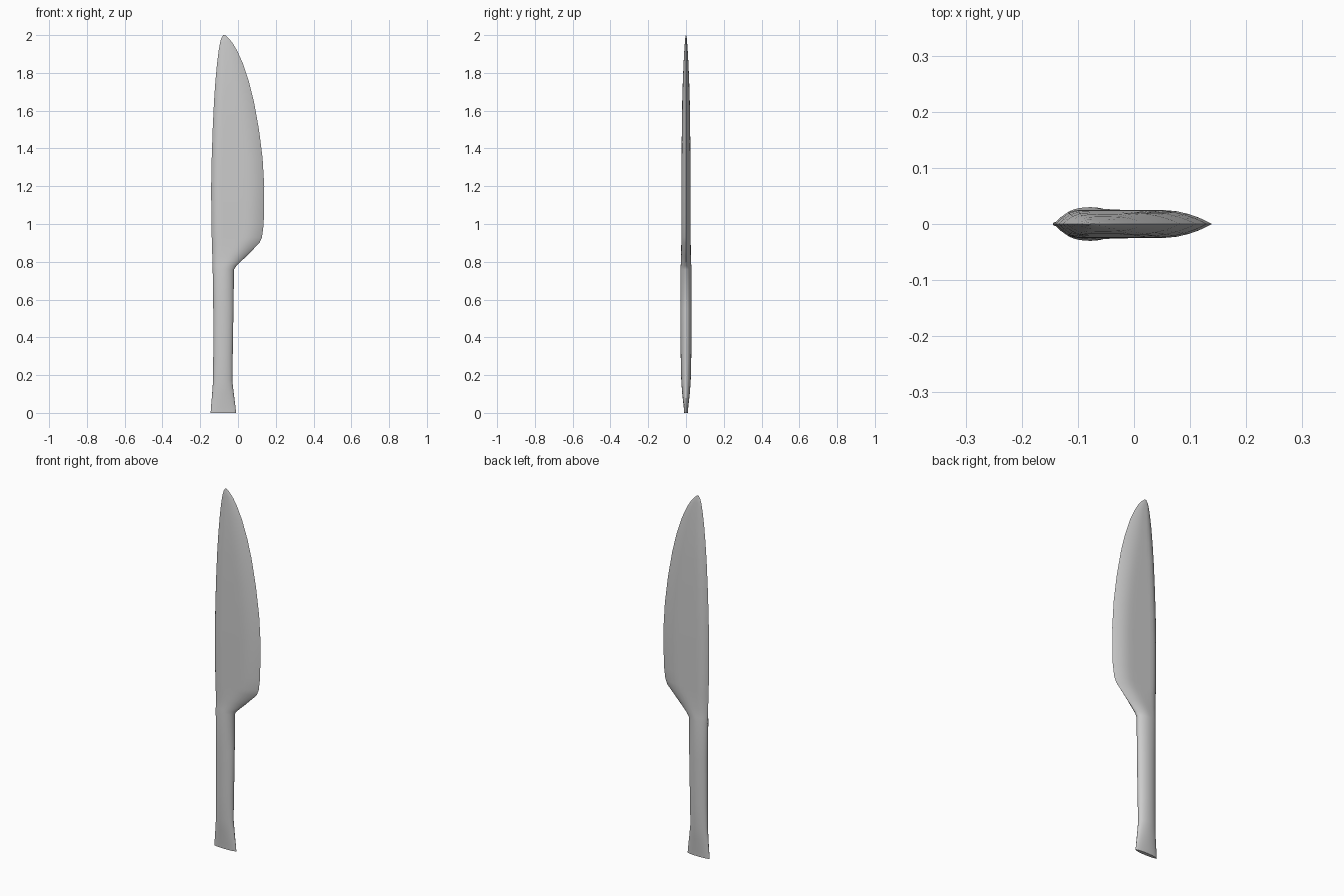
import bpy, bmesh, math

if "Cube" in bpy.data.objects:
    bpy.data.objects.remove(bpy.data.objects["Cube"])

# Stations along the knife: height, spine x, cutting-edge x, half thickness
STATIONS = [
    (0.00, -0.145, -0.010, 0.010), (0.03, -0.143, -0.013, 0.012),
    (0.10, -0.137, -0.022, 0.020), (0.17, -0.132, -0.030, 0.025),
    (0.30, -0.131, -0.028, 0.028), (0.55, -0.131, -0.024, 0.030),
    (0.76, -0.134, -0.021, 0.030), (0.78, -0.135, -0.007, 0.028),
    (0.83, -0.136, 0.045, 0.026), (0.90, -0.138, 0.114, 0.025),
    (0.93, -0.139, 0.127, 0.025), (1.00, -0.141, 0.136, 0.025),
    (1.20, -0.142, 0.139, 0.025), (1.35, -0.139, 0.130, 0.024),
    (1.50, -0.134, 0.111, 0.022), (1.65, -0.127, 0.084, 0.020),
    (1.75, -0.120, 0.059, 0.017), (1.85, -0.111, 0.026, 0.013),
    (1.92, -0.102, -0.006, 0.009), (1.96, -0.095, -0.030, 0.006),
    (1.985, -0.088, -0.051, 0.004), (2.00, -0.078, -0.068, 0.001),
]
SIDE = 16  # segments across each face


def section(left, right, thick, blade):
    """Ring of (x, y): oval for the handle, ground bevels for the blade."""
    width = right - left
    spine_w = min(0.04, width * 0.3)
    edge_w = min(0.09, width * 0.5)
    front = []
    for i in range(SIDE + 1):
        a = math.pi * i / SIDE
        t = (1 - math.cos(a)) / 2
        x = left + width * t
        bevel = min(1, t * width / spine_w, (1 - t) * width / edge_w)
        ground = 1 - (1 - bevel) ** 2
        oval = math.sin(a)
        front.append((x, -thick * (oval + (ground - oval) * blade)))
    return front + [(x, -y) for x, y in front[-2:0:-1]]


# Loft handle and blade as one continuous skin
bm = bmesh.new()
rings = []
for z, left, right, thick in STATIONS:
    blade = min(1, max(0, (z - 0.74) / 0.12))
    rings.append([bm.verts.new((x, y, z)) for x, y in section(left, right, thick, blade)])
for low, high in zip(rings, rings[1:]):
    n = len(low)
    for i in range(n):
        j = (i + 1) % n
        bm.faces.new((low[i], low[j], high[j], high[i]))
bm.faces.new(rings[0][::-1])
bm.faces.new(rings[-1])
bmesh.ops.recalc_face_normals(bm, faces=bm.faces[:])

mesh = bpy.data.meshes.new("knife")
bm.to_mesh(mesh)
bm.free()
knife = bpy.data.objects.new("knife", mesh)
bpy.context.collection.objects.link(knife)

# Smooth faces, crisp cutting edge
bpy.context.view_layer.objects.active = knife
knife.select_set(True)
bpy.ops.object.shade_smooth_by_angle(angle=math.radians(35))
